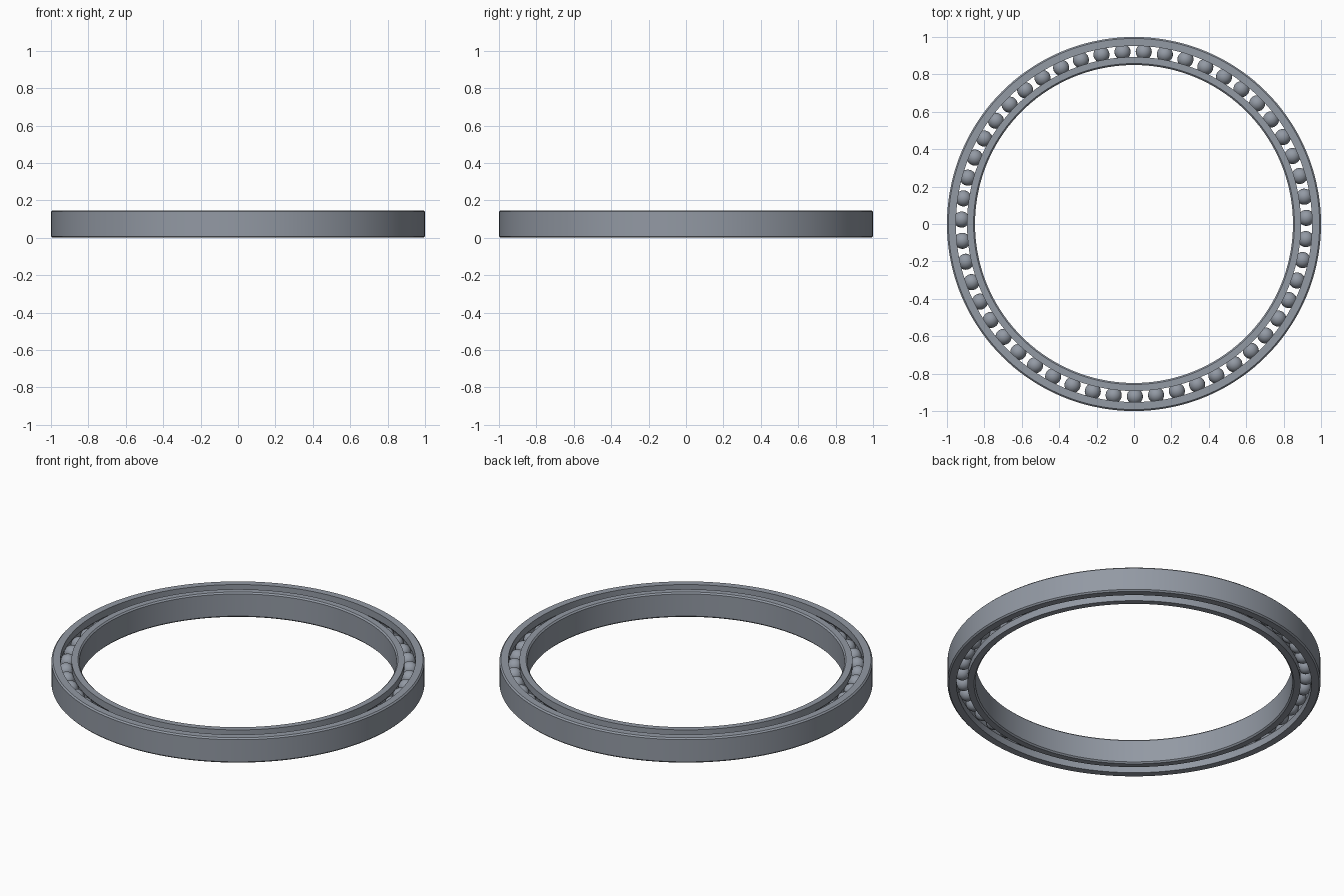
import bpy, bmesh
from math import sin, cos, pi, asin, tau

cube = bpy.data.objects.get("Cube")
if cube:
    bpy.data.objects.remove(cube, do_unlink=True)

HEIGHT = 0.147
MID = HEIGHT / 2
CHAMFER = 0.008
PITCH = 0.922        # radius of the circle of ball centres
BALL_R = 0.043
GROOVE_R = 0.044
BALLS = 51
SEGMENTS = 144

# Brushed steel colour
steel = bpy.data.materials.new("steel grey")
steel.use_nodes = True
colour = (0.29, 0.32, 0.37, 1)
steel.diffuse_color = colour
steel.node_tree.nodes["Principled BSDF"].inputs["Base Color"].default_value = colour


def finish(name, bm):
    """Turn a bmesh into a smooth shaded object with crisp edges."""
    bmesh.ops.recalc_face_normals(bm, faces=bm.faces)
    mesh = bpy.data.meshes.new(name)
    bm.to_mesh(mesh)
    bm.free()
    mesh.materials.append(steel)
    obj = bpy.data.objects.new(name, mesh)
    bpy.context.collection.objects.link(obj)
    bpy.ops.object.select_all(action='DESELECT')
    obj.select_set(True)
    bpy.context.view_layer.objects.active = obj
    bpy.ops.object.shade_smooth_by_angle(angle=pi / 6)
    return obj


def race(name, wall, shoulder):
    """Lathe a ring: chamfered plain wall on one side, ball groove on the other."""
    side = 1 if wall > shoulder else -1
    half = asin((GROOVE_R ** 2 - (shoulder - PITCH) ** 2) ** 0.5 / GROOVE_R)
    steps = 10
    profile = [(shoulder, 0), (wall - side * CHAMFER, 0), (wall, CHAMFER),
               (wall, HEIGHT - CHAMFER), (wall - side * CHAMFER, HEIGHT),
               (shoulder, HEIGHT)]
    for i in range(steps + 1):
        a = half - 2 * half * i / steps
        profile.append((PITCH + side * GROOVE_R * cos(a), MID + GROOVE_R * sin(a)))

    bm = bmesh.new()
    rings = [[bm.verts.new((r * cos(tau * s / SEGMENTS), r * sin(tau * s / SEGMENTS), z))
              for r, z in profile] for s in range(SEGMENTS)]
    n = len(profile)
    for s in range(SEGMENTS):
        a, b = rings[s], rings[(s + 1) % SEGMENTS]
        for i in range(n):
            j = (i + 1) % n
            bm.faces.new((a[i], b[i], b[j], a[j]))
    return finish(name, bm)


# Outer and inner races
race("outer_race", 1.0, 0.952)
race("inner_race", 0.85, 0.893)

# Balls share one mesh and sit evenly around the groove
bm = bmesh.new()
bmesh.ops.create_uvsphere(bm, u_segments=28, v_segments=18, radius=BALL_R)
first = finish("ball", bm)
for i in range(BALLS):
    ball = first if i == 0 else first.copy()
    if i:
        bpy.context.collection.objects.link(ball)
    a = -pi / 2 + 0.005 + tau * i / BALLS
    ball.name = f"ball_{i + 1}"
    ball.location = (PITCH * cos(a), PITCH * sin(a), MID)
    ball.rotation_euler.z = a
